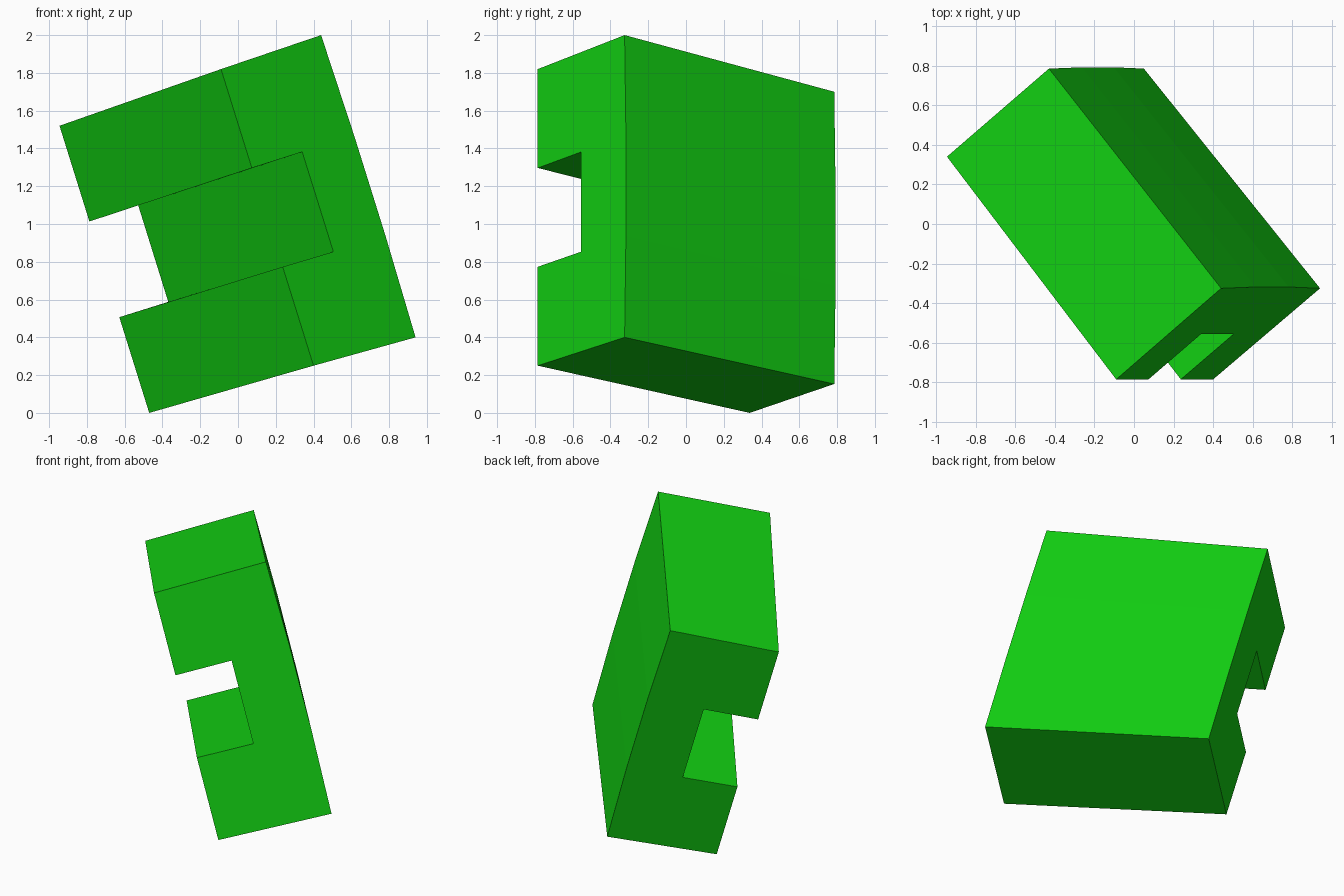
import bpy, bmesh
from mathutils import Vector

cube = bpy.data.objects.get("Cube")
if cube:
    bpy.data.objects.remove(cube, do_unlink=True)

# Single flat green
green = bpy.data.materials.new("bright green")
green.use_nodes = True
colour = (0.006, 0.62, 0.006, 1.0)
green.diffuse_color = colour
green.node_tree.nodes["Principled BSDF"].inputs["Base Color"].default_value = colour

# C-shaped profile: u runs from the notched side to the spine, v runs upward
T = 1 / 3
BULGE = 1.015   # the spine bows out very slightly
profile = [(0, 0), (1, 0), (BULGE, T), (BULGE, 2 * T), (1, 1),
           (0, 1), (0, 2 * T), (0.5, 2 * T), (0.5, T), (0, T)]

# End frames: low notch side, low spine, high notch side, high spine
front_end = [(0.40, -0.785, 0.25), (0.94, -0.325, 0.40),
             (-0.09, -0.785, 1.82), (0.44, -0.325, 2.0)]
back_end = [(-0.47, 0.337, 0.0), (0.05, 0.785, 0.153),
            (-0.945, 0.34, 1.52), (-0.43, 0.785, 1.70)]


def place(frame, u, v):
    a, b, c, d = (Vector(p) for p in frame)
    return a.lerp(b, u).lerp(c.lerp(d, u), v)


# Loft the profile between the two slightly tapered ends
bm = bmesh.new()
front = [bm.verts.new(place(front_end, u, v)) for u, v in profile]
back = [bm.verts.new(place(back_end, u, v)) for u, v in profile]
n = len(profile)
for i in range(n):
    j = (i + 1) % n
    bm.faces.new((front[i], back[i], back[j], front[j]))
bm.faces.new(front)
bm.faces.new(back[::-1])
bmesh.ops.recalc_face_normals(bm, faces=bm.faces)

mesh = bpy.data.meshes.new("notched_block")
bm.to_mesh(mesh)
bm.free()
mesh.materials.append(green)
block = bpy.data.objects.new("notched_block", mesh)
bpy.context.collection.objects.link(block)
